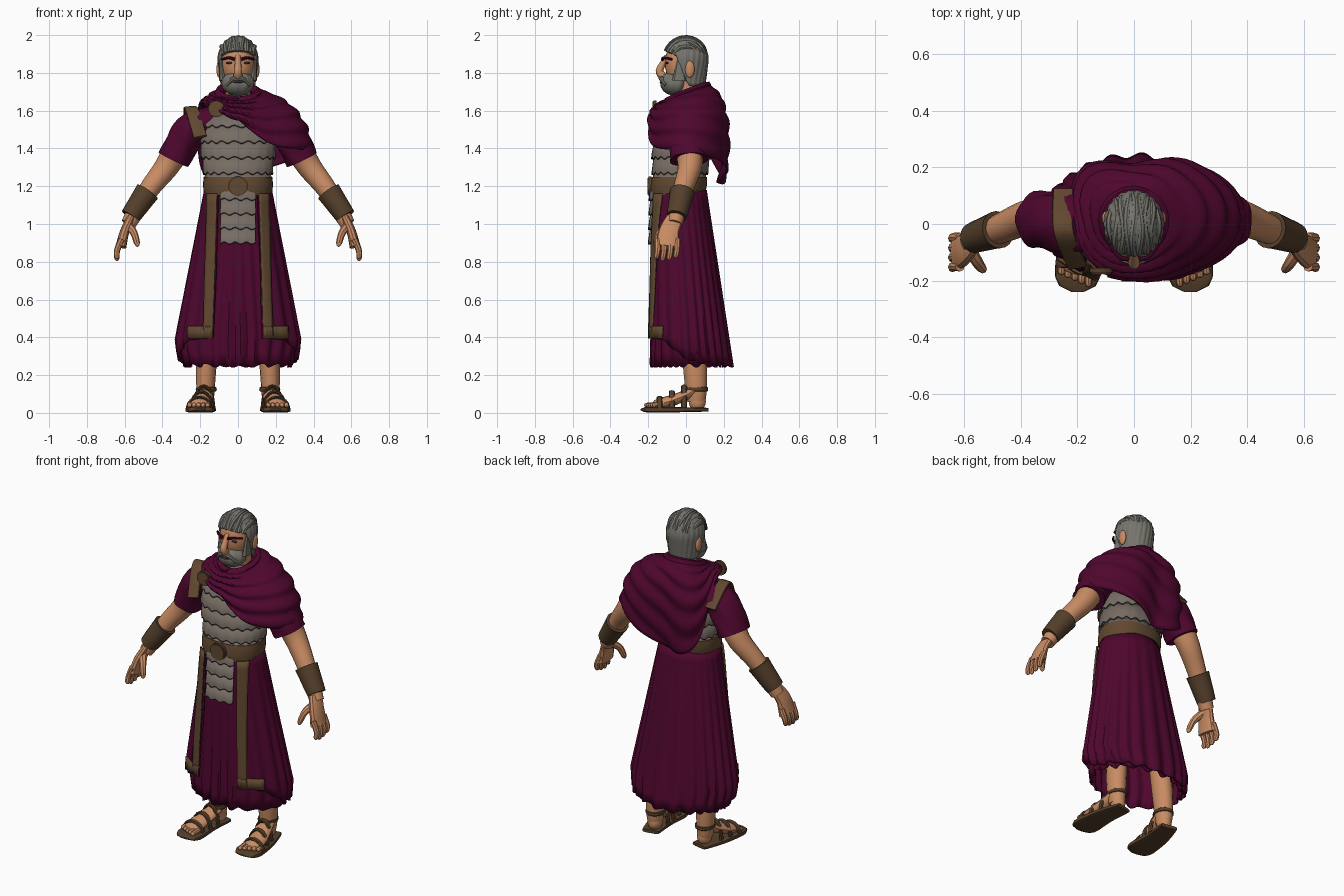
import bpy, bmesh, math
from math import sin, cos, asin, pi
from mathutils import Vector

cube = bpy.data.objects.get("Cube")
if cube:
    bpy.data.objects.remove(cube)

WIDE, DEPTH, UP = Vector((1, 0, 0)), Vector((0, 1, 0)), Vector((0, 0, 1))
TURN = 2 * pi


def material(name, *colour):
    made = bpy.data.materials.new(name)
    made.use_nodes = True
    made.diffuse_color = (*colour, 1)
    made.node_tree.nodes["Principled BSDF"].inputs["Base Color"].default_value = (*colour, 1)
    return made


skin = material("skin", .58, .26, .125)
cloth = material("purple cloth", .078, .002, .027)
hair = material("grey hair", .18, .175, .15)
scale = material("grey scale armour", .18, .15, .125)
dark = material("dark seam", .04, .03, .03)
leather = material("dark leather", .09, .05, .024)
trim = material("brown trim", .12, .065, .03)


# Helpers: surface builder, smooth path, tube, rounded blob and oval
def build(name, surface, across, down, mat, closed=True, thick=0, seam=None):
    bm = bmesh.new()
    rows = [[bm.verts.new(surface(i / across, j / down)) for i in range(across + (not closed))]
            for j in range(down + 1)]
    for upper, lower in zip(rows, rows[1:]):
        for i in range(across):
            k = (i + 1) % len(upper)
            face = bm.faces.new((upper[i], upper[k], lower[k], lower[i]))
            face.material_index = int(bool(seam) and lower is rows[-1])
    if closed and not thick:
        bm.faces.new(rows[0])
        bm.faces.new(rows[-1])
    bmesh.ops.recalc_face_normals(bm, faces=bm.faces)
    mesh = bpy.data.meshes.new(name)
    bm.to_mesh(mesh)
    bm.free()
    for used in (mat, seam):
        if used:
            mesh.materials.append(used)
    mesh.shade_smooth()
    mesh.set_sharp_from_angle(angle=.65)
    part = bpy.data.objects.new(name, mesh)
    bpy.context.scene.collection.objects.link(part)
    if thick:
        solid = part.modifiers.new("thickness", "SOLIDIFY")
        solid.thickness, solid.offset = thick, 0


def mix(start, end, amount):
    return start + (end - start) * amount


def spline(points, t):
    last = len(points) - 1
    t = min(max(t, 0), 1) * last
    i = min(int(t), last - 1)
    w = t - i
    near = [points[min(max(k, 0), last)] for k in range(i - 1, i + 3)]
    a, b, c, d = (Vector(p) if isinstance(p, tuple) else p for p in near)
    return b + (c - a) * (w / 2) + (a * 2 - b * 5 + c * 4 - d) * (w * w / 2) \
        + (b * 3 - a - c * 3 + d) * (w ** 3 / 2)


def power(value, exponent):
    return math.copysign(abs(value) ** exponent, value)


def oval(angle, z, size, grow=0, square=1):
    """Point at a height on an oval; angle zero is the front."""
    middle, wide, deep = size
    return Vector(((wide + grow) * power(sin(angle), square),
                   middle - (deep + grow) * power(cos(angle), square), z))


def tube(name, path, start, end, mat, flat=1, sides=12, steps=12, ref=DEPTH,
         square=1, tip=False, folds=0):
    """Sweep an oval; its radius runs along ref and is flattened across it."""
    def surface(u, v):
        ahead = (spline(path, v + .02) - spline(path, v - .02)).normalized()
        side = (ref - ahead * ref.dot(ahead)).normalized()
        angle = TURN * u
        radius = mix(start, end, v) * (1 + folds * sin(5 * angle + 9 * v))
        if tip:
            radius *= math.sqrt(max(.06, 1 - max(4 * v - 3, 0) ** 2))
        return spline(path, v) + side * radius * power(cos(angle), square) \
            + ahead.cross(side) * radius * flat * power(sin(angle), square)
    build(name, surface, sides, steps, mat)


def blob(name, centre, size, mat, square=1, locks=0):
    def surface(u, v):
        ring = sin(mix(.05, pi - .05, v)) * (1 + locks * sin(9 * TURN * u + 5 * v))
        around = oval(TURN * u, cos(pi * v), (0, ring, ring), 0, square)
        return Vector([c + a * s for c, a, s in zip(centre, around, size)])
    build(name, surface, 54 if locks else 24, 16, mat)


# Torso armour in overlapping scalloped rows
def torso_size(z):
    height = (z - 1.15) / .53
    wide = spline((.165, .172, .19, .18, .08), height)
    return mix(-.045, .01, height), wide, wide * .79


def torso(u, v):
    z = mix(1.15, 1.68, v)
    return oval(TURN * u, z, torso_size(z), 0, .9)


build("torso", torso, 24, 16, scale)
for row in range(6):
    def chest_scales(u, v):
        v = v ** .2
        z = 1.685 - row * .083 - v * (.088 + .007 * sin(20 * TURN * u))
        return oval(TURN * u, z, torso_size(z), .002 + .012 * v, .9)
    build(f"armour_row_{row + 1}", chest_scales, 120, 3, scale, thick=.004, seam=dark)


# Belt with round buckle, and the cape clasp
def belt(u, v):
    z = mix(1.15, 1.25, v)
    return oval(TURN * u, z, torso_size(z), .012 + .006 * sin(pi * v), .9)


def disc(name, x, y, z, radius):
    for part, size, depth, mat in (("rim", 1, .016, leather), ("face", .85, .022, trim)):
        tube(f"{name}_{part}", [(x, y, z), (x, y - depth, z)], radius * size, radius * size,
             mat, sides=20, steps=1, ref=WIDE)


build("belt", belt, 40, 4, trim)
disc("belt_buckle", 0, -.182, 1.2, .052)
disc("cape_clasp", -.115, -.155, 1.61, .044)


# Pleated skirts, trims and apron share one flaring surface
def skirt_size(z):
    fall = (1.18 - z) / .8
    return mix(-.04, .01, fall), mix(.17, .32, 1 - abs(1 - fall)), mix(.14, .205, fall)


def on_skirt(angle, z, grow=0, pleat=1):
    fold = pleat * .01 * (1.2 - z) * sin(23 * angle + 2 * sin(3 * angle))
    return oval(angle, z, skirt_size(z), grow + fold)


def under_skirt(u, v):
    hem = .25 + .01 * sin(17 * TURN * u)
    return on_skirt(TURN * u, mix(1.18, hem, v), -.016)


def opening(z, inset=0):
    return asin((mix(.126, .1, (z - .4) / .75) + inset) / skirt_size(z)[1])


def outer_skirt(u, v):
    front = abs(2 * u - 1)
    drop = min(max((.82 - front) * 4, 0), 1)
    hem = .395 - .1 * drop - .05 * (1 - front) + .007 * sin(90 * u) * drop
    z = mix(1.18, hem, v)
    start = opening(z)
    return on_skirt(mix(start, TURN - start, u), z, .006)


build("under_skirt", under_skirt, 150, 14, cloth, thick=.006)
build("outer_skirt", outer_skirt, 190, 16, cloth, closed=False, thick=.008)

for side, label in ((1, "left"), (-1, "right")):
    def front_trim(u, v):
        z = mix(1.16, .395, v)
        return on_skirt(side * opening(z, .048 * u), z, .02, .3)

    def hem_trim(u, v):
        z = mix(.46, .395, v)
        return on_skirt(side * opening(z, .125 * u), z, .02, .3)
    build(f"{label}_front_trim", front_trim, 4, 16, trim, closed=False, thick=.009)
    build(f"{label}_hem_trim", hem_trim, 10, 2, trim, closed=False, thick=.009)

for row in range(4):
    def apron_scales(u, v):
        v = v ** .2
        x = mix(-.088, .088, u)
        z = 1.21 - row * .077 - v * (.082 + .006 * sin(115 * x))
        return on_skirt(asin(x / skirt_size(z)[1]), z, .005 + .01 * v, 0)
    build(f"apron_row_{row + 1}", apron_scales, 32, 3, scale, closed=False, thick=.004, seam=dark)

# Cape: hem height and reach at eighth turns, front to left to back to right
hem_height = (1.55, 1.42, 1.385, 1.31, 1.22, 1.26, 1.6, 1.62, 1.55)
hem_reach = (.2, .255, .385, .275, .165, .24, .2, .2, .2)


def cape(u, v):
    angle = TURN * u
    back = max(0, -cos(angle))
    out = mix(.1, spline(hem_reach, u), sin(v * pi / 2)) + .04 * back * sin(pi * v)
    out += .008 * sin(30 * v + 5 * sin(angle)) * min(1, 4 * v)
    z = mix(1.69 - .04 * cos(angle), spline(hem_height, u), 1 - cos(v * pi / 2))
    return oval(angle, z, (.01, out, out))


build("cape", cape, 80, 36, cloth, thick=.014)
tube("cape_collar", [tuple(cape(k / 16, 0)) for k in range(17)], .025, .025, cloth,
     steps=50, ref=UP, folds=.12)
tube("shoulder_strap", [(-.2, -.15, 1.46), (-.25, -.02, 1.615), (-.25, .12, 1.5)], .036, .036,
     trim, flat=.25, steps=16, ref=WIDE, square=.5)

# Mirrored limbs, sandals and face parts
for side, label in ((1, "left"), (-1, "right")):
    def limb(part, path, *rest, **options):
        tube(f"{label}_{part}", [(side * x, y, z) for x, y, z in path], *rest, **options)

    limb("sleeve", [(.1, 0, 1.54), (.24, 0, 1.5), (.3, .01, 1.42), (.34, .015, 1.34)],
         .105, .1, cloth, flat=.87, sides=30, steps=18, folds=.04)
    limb("arm", [(.32, .015, 1.4), (.38, .02, 1.3), (.48, -.02, 1.17), (.58, -.06, 1)],
         .076, .04, skin, sides=16)
    limb("bracer", [(.48, -.02, 1.17), (.57, -.05, 1.04)], .067, .053, leather, sides=18)
    limb("palm", [(.57, -.06, 1.03), (.6, -.09, .96), (.62, -.1, .88)], .045, .065, skin,
         flat=.45, square=.8)
    for i in range(4):
        y = -.15 + .034 * i
        tip = .8 + .012 * abs(i - 1.3)
        limb(f"finger_{i + 1}", [(.615, y, .92), (.64, y, .86), (.64, y - .01, tip)],
             .018, .014, skin, sides=8, tip=True)
    limb("thumb", [(.58, -.09, .99), (.55, -.14, .95), (.53, -.165, .88)], .024, .015, skin,
         sides=8, tip=True)

    limb("leg", [(.17, .055, .06), (.17, .05, .2), (.15, .03, .6)], .048, .075, skin,
         flat=.85, sides=16)
    limb("foot", [(.17, .06, .13), (.18, 0, .095), (.2, -.09, .06), (.205, -.18, .04)],
         .045, .06, skin, flat=.55, sides=16, ref=WIDE, tip=True)
    blob(f"{label}_heel", (side * .168, .06, .06), (.04, .045, .05), skin)
    limb("sandal_sole", [(.165, .11, .017), (.195, -.05, .017), (.2, -.24, .017)], .05, .09,
         leather, flat=.2, sides=16, ref=WIDE, square=.5, tip=True)
    for i in range(5):
        x = .158 + .024 * i
        limb(f"toe_{i + 1}", [(x, -.14, .045), (x + .004, -.222 + .011 * i, .04)], .015, .012,
             skin, sides=8, ref=WIDE, tip=True)
    arc = [k * pi / 6 for k in range(13)]
    for i in range(3):
        x, y, wide, high = .205 - .012 * i, -.14 + .065 * i, .064 - .005 * i, .062 + .03 * i
        limb(f"sandal_strap_{i + 1}", [(x + wide * cos(a), y, .02 + high * sin(a)) for a in arc[:7]],
             .016, .016, leather, flat=.5, sides=8)
    limb("ankle_strap", [(.168 + .05 * sin(a), .053 - .058 * cos(a), .125) for a in arc],
         .012, .012, leather, flat=.5, sides=8, steps=24, ref=UP)

    blob(f"{label}_ear", (side * .1, .02, 1.82), (.014, .025, .045), skin)
    limb("brow", [(.018, -.124, 1.872), (.05, -.117, 1.88), (.085, -.075, 1.872)],
         .009, .006, cloth, sides=8, ref=UP)
    blob(f"{label}_eye", (side * .044, -.1, 1.853), (.02, .008, .006), dark)
    limb("moustache", [(0, -.132, 1.772), (.03, -.127, 1.765), (.06, -.105, 1.735)],
         .014, .012, hair, sides=8, ref=UP)
    limb("sideburn", [(.088, -.03, 1.87), (.082, -.035, 1.76)], .018, .04, hair,
         flat=.5, sides=8)

# Head, neck, nose and beard
tube("neck", [(0, .035, 1.58), (0, .02, 1.68), (0, 0, 1.8)], .07, .065, skin, sides=18)
blob("head", (0, 0, 1.85), (.09, .112, .135), skin, square=.9)
tube("nose", [(0, -.1, 1.89), (0, -.122, 1.85), (0, -.14, 1.81), (0, -.125, 1.785)], .013, .024,
     skin, ref=WIDE)
blob("beard", (0, -.06, 1.745), (.085, .075, .065), hair, locks=.025)
blob("mouth", (0, -.132, 1.75), (.026, .008, .004), dark)


# Swept-back hair, hanging lower behind the ears
def scalp(u, v):
    angle = TURN * u - pi
    low = min(max(abs(angle) - .85, 0), 1)
    down = .03 + v * (1.12 + 1.5 * low * low * (3 - 2 * low))
    hang = max(down - pi / 2, 0)
    dome = down - hang
    grow = sin(dome) * (1 - .15 * hang) * (1 + .022 * sin(22 * angle + 3 * down))
    return oval(angle, 1.868 + .122 * cos(dome) - .128 * hang, (0, .101 * grow, .113 * grow))


build("hair", scalp, 110, 18, hair, thick=.012)
for i in range(9):
    x = (i - 4) * .02
    shrink = math.sqrt(1 - (x / .1) ** 2)
    sweep = [mix(.4, 2.9, k / 8) for k in range(9)]
    tube(f"hair_lock_{i + 1}", [(x + .006 * sin(3 * a + 2 * i), -.113 * shrink * cos(a),
                                 1.868 + .118 * shrink * sin(a)) for a in sweep],
         .015, .013, hair, sides=8, ref=WIDE, tip=True)
